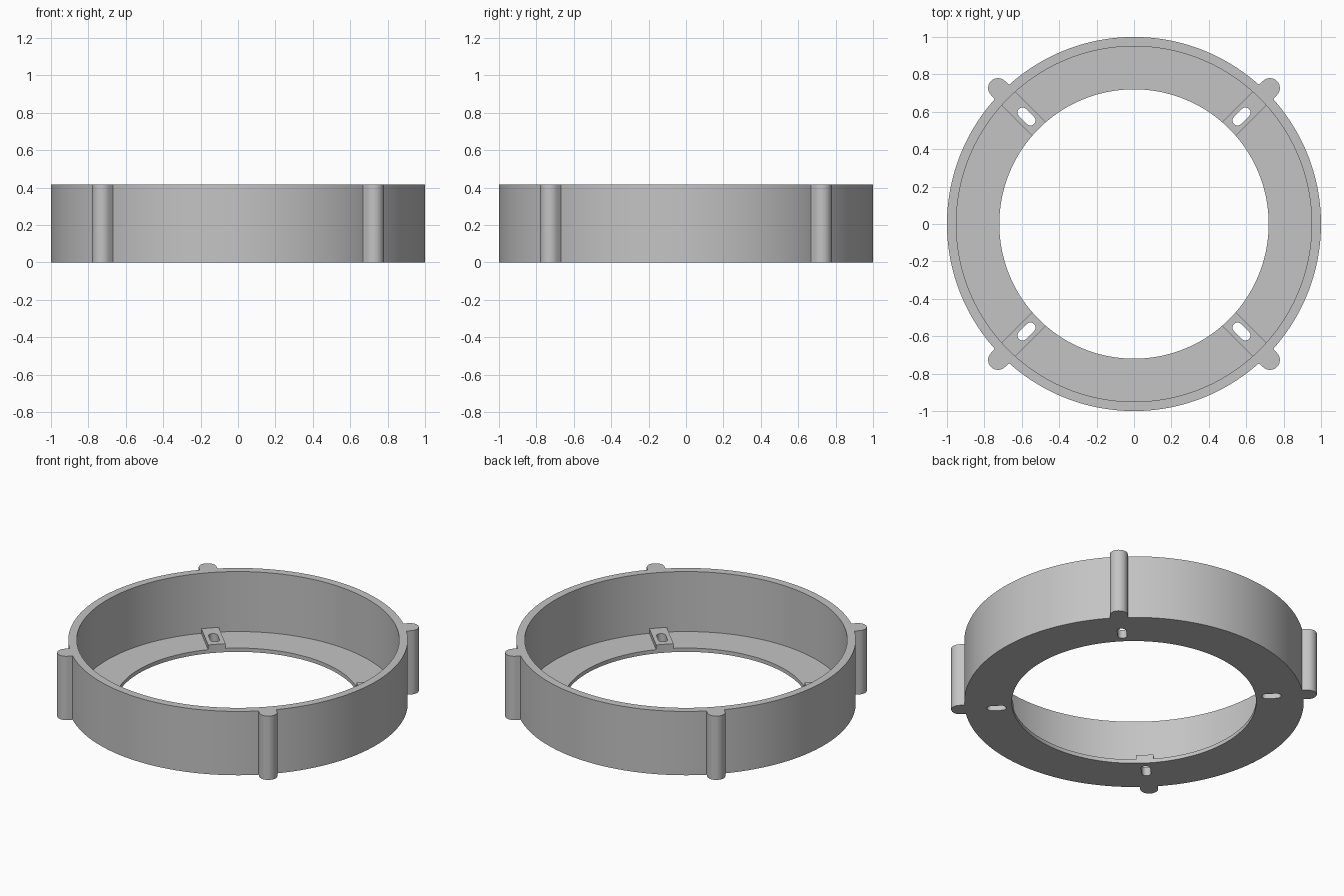
import bpy
import bmesh
from math import cos, sin, pi, radians
from mathutils import Matrix

if "Cube" in bpy.data.objects:
    bpy.data.objects.remove(bpy.data.objects["Cube"])

HEIGHT = 0.415
FLOOR = 0.025
OUTER, WALL, HOLE = 1.0, 0.95, 0.72

grey = bpy.data.materials.new("plain grey")
grey.use_nodes = True
grey.diffuse_color = (0.55, 0.55, 0.55, 1)
grey.node_tree.nodes["Principled BSDF"].inputs["Base Color"].default_value = grey.diffuse_color


def prism(name, outline, low, high, angle=0.0):
    """Extrude a flat outline from low to high, turned about z."""
    mesh = bpy.data.meshes.new(name)
    bm = bmesh.new()
    face = bm.faces.new([bm.verts.new((x, y, low)) for x, y in outline])
    top = bmesh.ops.extrude_face_region(bm, geom=[face])
    moved = [v for v in top["geom"] if isinstance(v, bmesh.types.BMVert)]
    bmesh.ops.translate(bm, vec=(0, 0, high - low), verts=moved)
    bmesh.ops.recalc_face_normals(bm, faces=bm.faces)
    bmesh.ops.transform(bm, matrix=Matrix.Rotation(angle, 4, "Z"), verts=bm.verts)
    bm.to_mesh(mesh)
    bm.free()
    mesh.materials.append(grey)
    obj = bpy.data.objects.new(name, mesh)
    bpy.context.collection.objects.link(obj)
    return obj


def circle(radius, sides=192):
    return [(radius * cos(2 * pi * i / sides), radius * sin(2 * pi * i / sides))
            for i in range(sides)]


def capsule(start, end, radius, steps=16):
    """Rounded slot outline lying along x."""
    arc = [pi * i / steps - pi / 2 for i in range(steps + 1)]
    return ([(end + radius * cos(a), radius * sin(a)) for a in arc]
            + [(start - radius * cos(a), -radius * sin(a)) for a in arc])


def combine(body, tool, operation):
    """Apply a boolean and discard the helper."""
    tool.hide_render = True
    mod = body.modifiers.new("combine", "BOOLEAN")
    mod.operation = operation
    mod.solver = "EXACT"
    mod.object = tool
    bpy.context.view_layer.objects.active = body
    bpy.ops.object.modifier_apply(modifier=mod.name)
    bpy.data.objects.remove(tool)


corners = [radians(45 + 90 * i) for i in range(4)]
body = prism("mounting_ring", circle(OUTER), 0, HEIGHT)

# Rounded posts on the outside wall
for a in corners:
    combine(body, prism("post", capsule(0.98, 1.028, 0.053), 0, HEIGHT, a), "UNION")

# Open cavity above the thin bottom flange
combine(body, prism("cavity", circle(WALL), FLOOR, HEIGHT + 0.1), "DIFFERENCE")

# Raised pads on the flange
pad = [(HOLE - 0.06, -0.052), (0.97, -0.052), (0.97, 0.052), (HOLE - 0.06, 0.052)]
for a in corners:
    combine(body, prism("pad", pad, FLOOR / 2, 0.055, a), "UNION")

# Central opening, then a radial slot through each pad
combine(body, prism("opening", circle(HOLE), -0.1, 0.2), "DIFFERENCE")
for a in corners:
    combine(body, prism("slot", capsule(0.783, 0.843, 0.027), -0.1, 0.2, a), "DIFFERENCE")

bpy.ops.object.select_all(action="DESELECT")
body.select_set(True)
bpy.context.view_layer.objects.active = body
bpy.ops.object.shade_smooth_by_angle(angle=radians(30))
